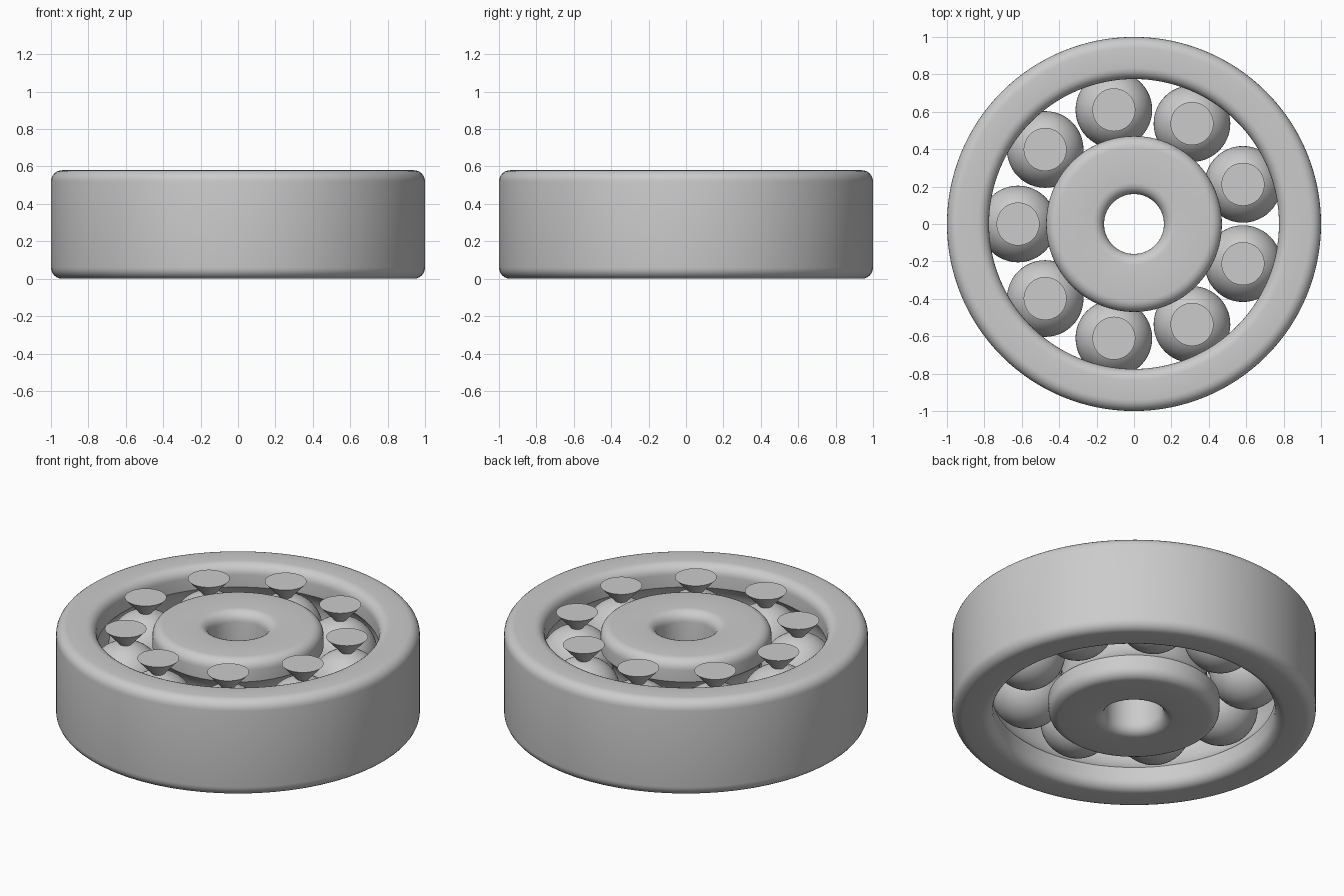
import bpy, bmesh
from math import sin, cos, pi, tau, acos

cube = bpy.data.objects.get("Cube")
if cube:
    bpy.data.objects.remove(cube)

HEIGHT = 0.58
MID = HEIGHT / 2
FILLET = 0.06
TRACK = 0.62       # radius of the circle the balls run on
GROOVE = 0.22      # radius of the groove section
BALL = 0.205
COUNT = 9

steel = bpy.data.materials.new("grey_steel")
steel.use_nodes = True
grey = (0.6, 0.6, 0.6, 1)
steel.diffuse_color = grey
steel.node_tree.nodes["Principled BSDF"].inputs["Base Color"].default_value = grey


def arc(cx, cz, r, start, end, steps):
    return [(cx + r * cos(start + (end - start) * i / steps),
             cz + r * sin(start + (end - start) * i / steps)) for i in range(steps + 1)]


def finish(bm, name, angle):
    bmesh.ops.recalc_face_normals(bm, faces=bm.faces)
    mesh = bpy.data.meshes.new(name)
    bm.to_mesh(mesh)
    bm.free()
    mesh.materials.append(steel)
    obj = bpy.data.objects.new(name, mesh)
    bpy.context.collection.objects.link(obj)
    bpy.ops.object.select_all(action='DESELECT')
    obj.select_set(True)
    bpy.context.view_layer.objects.active = obj
    bpy.ops.object.shade_smooth_by_angle(angle=angle)
    return obj


def lathe(name, profile, segments=128):
    """Revolve a closed (radius, height) profile about z."""
    bm = bmesh.new()
    rings = []
    for i in range(segments):
        a = tau * i / segments
        rings.append([bm.verts.new((r * cos(a), r * sin(a), z)) for r, z in profile])
    n = len(profile)
    for i in range(segments):
        here, there = rings[i], rings[(i + 1) % segments]
        for j in range(n):
            k = (j + 1) % n
            bm.faces.new((here[j], there[j], there[k], here[k]))
    return finish(bm, name, 0.6)


def race_profile(inner, outer, groove_outside):
    """Rounded rectangle with a ball groove on one wall, counter-clockwise."""
    f, top = FILLET, HEIGHT - FILLET
    pts = arc(outer - f, f, f, -pi / 2, 0, 6)
    if groove_outside:
        half = acos((TRACK - outer) / GROOVE)
        pts += arc(TRACK, MID, GROOVE, pi + half, pi - half, 14)
    pts += arc(outer - f, top, f, 0, pi / 2, 6)
    pts += arc(inner + f, top, f, pi / 2, pi, 6)
    if not groove_outside:
        half = acos((inner - TRACK) / GROOVE)
        pts += arc(TRACK, MID, GROOVE, half, -half, 14)
    pts += arc(inner + f, f, f, pi, 3 * pi / 2, 6)
    return pts


# Outer and inner races
lathe("outer_race", race_profile(0.775, 1.0, False))
lathe("inner_race", race_profile(0.16, 0.47, True))

# Balls, each carrying a flared peg that is flush with the races
for i in range(COUNT):
    a = pi + tau * i / COUNT
    place = (TRACK * cos(a), TRACK * sin(a), 0)

    bm = bmesh.new()
    bmesh.ops.create_uvsphere(bm, u_segments=48, v_segments=28, radius=BALL)
    ball = finish(bm, f"ball_{i + 1}", 0.6)
    ball.location = (place[0], place[1], MID)

    bm = bmesh.new()
    low = 0.475
    bmesh.ops.create_cone(bm, cap_ends=True, segments=48, radius1=0.02,
                          radius2=0.115, depth=HEIGHT - low)
    peg = finish(bm, f"flared_peg_{i + 1}", 0.6)
    peg.location = (place[0], place[1], (HEIGHT + low) / 2)
